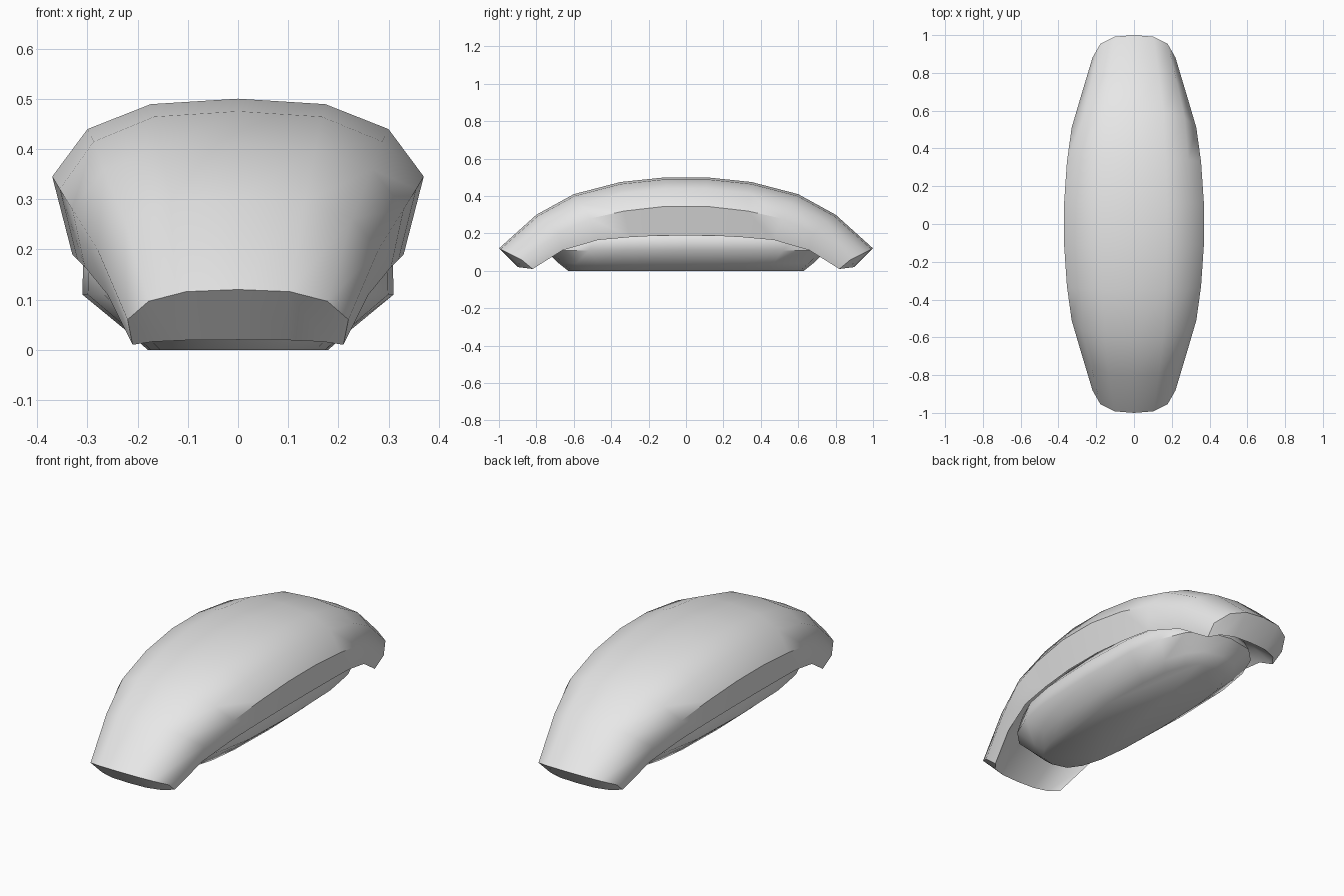
import bpy, bmesh, math

if "Cube" in bpy.data.objects:
    bpy.data.objects.remove(bpy.data.objects["Cube"])

grey = bpy.data.materials.new("light_grey")
grey.diffuse_color = (0.8, 0.8, 0.8, 1)
grey.use_nodes = True
grey.node_tree.nodes["Principled BSDF"].inputs["Base Color"].default_value = grey.diffuse_color


def finish(bm, name, angle):
    bmesh.ops.recalc_face_normals(bm, faces=bm.faces)
    me = bpy.data.meshes.new(name)
    bm.to_mesh(me)
    bm.free()
    ob = bpy.data.objects.new(name, me)
    bpy.context.collection.objects.link(ob)
    me.materials.append(grey)
    bpy.ops.object.select_all(action='DESELECT')
    ob.select_set(True)
    bpy.context.view_layer.objects.active = ob
    bpy.ops.object.shade_smooth_by_angle(angle=math.radians(angle))
    return ob


# Arched topping slab: centre line and side edge, given from middle to end as (y, z) and (x, y, z)
top_mid = [(.11, .50), (.35, .475), (.60, .41), (.80, .30), (1.0, .12)]
top_side = [(.37, .11, .345), (.355, .33, .32), (.33, .51, .28), (.28, .68, .20), (.22, .88, .06)]
low_mid = [(.11, .35), (.33, .33), (.55, .27), (.72, .17), (.90, .02)]
low_side = [(.33, .11, .19), (.32, .30, .18), (.305, .47, .165), (.26, .66, .11), (.21, .82, .01)]
columns = [(-1, 1), (-.81, .39), (-.47, .07), (0, 0), (.47, .07), (.81, .39), (1, 1)]


def row(bm, mid, side, sign):
    (my, mz), (sx, sy, sz) = mid, side
    return [bm.verts.new((fx * sx, sign * (my + (sy - my) * w), mz + (sz - mz) * w))
            for fx, w in columns]


bm = bmesh.new()
loops = []
for sign, order in ((-1, range(4, -1, -1)), (1, range(5))):
    for i in order:
        upper = row(bm, top_mid[i], top_side[i], sign)
        lower = row(bm, low_mid[i], low_side[i], sign)
        loops.append(upper + lower[::-1])
n = len(loops[0])
for a, b in zip(loops, loops[1:]):
    for k in range(n):
        j = (k + 1) % n
        bm.faces.new((a[k], a[j], b[j], b[k]))
# End caps as strips of quads
for loop in (loops[0], loops[-1]):
    for k in range(6):
        bm.faces.new((loop[k], loop[k + 1], loop[n - 2 - k], loop[n - 1 - k]))
finish(bm, "topping_slab", 42)

# Rounded base: stacked superellipse rings (half width, half length, z)
rings = [(.18, .63, 0), (.225, .68, .04), (.31, .75, .11), (.308, .70, .19), (.24, .50, .27)]
bm = bmesh.new()
segs = 20
prev = None


def spow(v, p):
    return math.copysign(abs(v) ** p, v)


for rx, ry, z in rings:
    ring = []
    for k in range(segs):
        a = 2 * math.pi * k / segs
        ring.append(bm.verts.new((rx * spow(math.cos(a), .7), ry * spow(math.sin(a), .7), z)))
    if prev:
        for k in range(segs):
            j = (k + 1) % segs
            bm.faces.new((prev[k], prev[j], ring[j], ring[k]))
    else:
        bm.faces.new(ring[::-1])
    prev = ring
bm.faces.new(prev)
finish(bm, "base_mound", 60)
